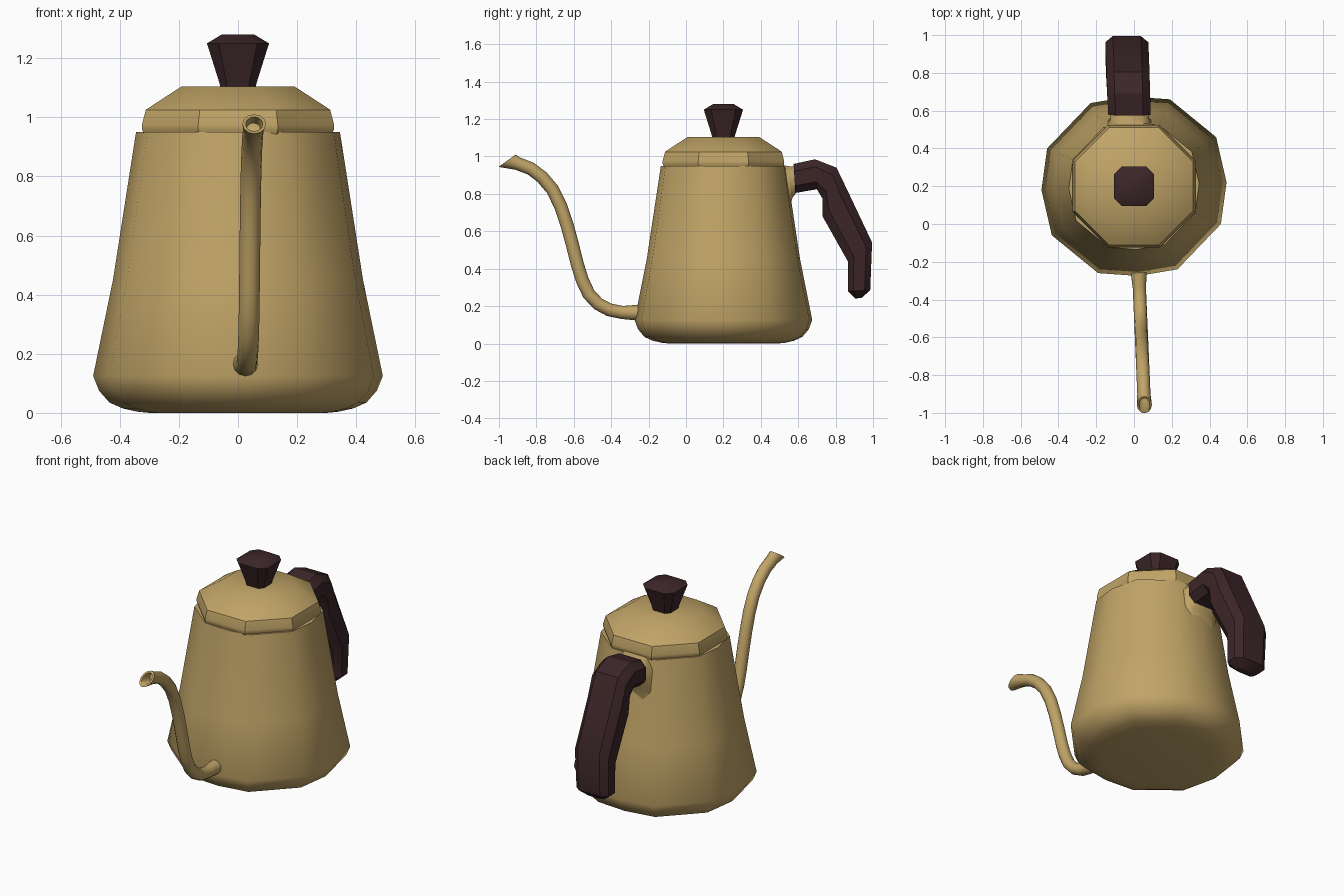
import bpy, bmesh, math
from mathutils import Vector

if "Cube" in bpy.data.objects:
    bpy.data.objects.remove(bpy.data.objects["Cube"])


def material(name, rgb):
    m = bpy.data.materials.new(name)
    m.diffuse_color = (*rgb, 1)
    m.use_nodes = True
    m.node_tree.nodes["Principled BSDF"].inputs["Base Color"].default_value = m.diffuse_color
    return m


GOLD = material("brushed_gold", (0.53, 0.37, 0.135))
DARK = material("dark_wood", (0.045, 0.019, 0.021))
CY = 0.2  # centre of the body along y


def loft(name, rings, mat, angle=40):
    """Skin a list of equal-length rings and cap both ends."""
    bm = bmesh.new()
    vs = [[bm.verts.new(p) for p in r] for r in rings]
    n = len(rings[0])
    for a, b in zip(vs, vs[1:]):
        for i in range(n):
            j = (i + 1) % n
            bm.faces.new((a[i], a[j], b[j], b[i]))
    bm.faces.new(vs[0])
    bm.faces.new(vs[-1])
    bmesh.ops.recalc_face_normals(bm, faces=bm.faces)
    me = bpy.data.meshes.new(name)
    bm.to_mesh(me)
    bm.free()
    me.materials.append(mat)
    ob = bpy.data.objects.new(name, me)
    bpy.context.collection.objects.link(ob)
    bpy.ops.object.select_all(action='DESELECT')
    ob.select_set(True)
    bpy.context.view_layer.objects.active = ob
    bpy.ops.object.shade_smooth_by_angle(angle=math.radians(angle))
    return ob


def stack(outline, profile):
    """Scale a flat outline by each (scale, z) of the profile."""
    return [[Vector((x * s, CY + y * s, z)) for x, y in outline] for s, z in profile]


def ring(c, u, v, shape):
    return [c + u * a + v * b for a, b in shape]


def ngon(n, start=0.0):
    return [(math.cos(start + math.tau * i / n), math.sin(start + math.tau * i / n))
            for i in range(n)]


# Body: faceted outline, point-symmetric about the centre
half = [(.49, .02), (.435, .26), (.19, .46), (-.02, .475), (-.23, .44), (-.46, .20)]
outline = half + [(-x, -y) for x, y in half]
body_profile = [(.30, 0), (.34, .004), (.39, .015), (.435, .035), (.47, .075),
                (.49, .125), (.423, .45), (.345, .95)]
loft("kettle_body", stack(outline, [(r / .49, z) for r, z in body_profile]), GOLD)

# Lid: octagonal, flat side to the front
k = 1 / math.cos(math.pi / 8)
lid_profile = [(.315, .94), (.325, .96), (.325, .975), (.312, 1.025), (.29, 1.04), (.19, 1.105)]
loft("lid", stack(ngon(8, math.pi / 8), [(r * k, z) for r, z in lid_profile]), GOLD)

# Knob: square with cut corners
square = [(1, -.62), (1, .62), (.62, 1), (-.62, 1), (-1, .62), (-1, -.62), (-.62, -1), (.62, -1)]
loft("lid_knob", stack(square, [(.058, 1.095), (.064, 1.12), (.105, 1.25), (.055, 1.28)]), DARK, 30)

# Spout: swan-neck tube with a flared, hollow tip
path = [(-.18, .165), (-.26, .165), (-.34, .166), (-.41, .18), (-.47, .212), (-.52, .265),
        (-.555, .34), (-.58, .42), (-.605, .52), (-.635, .63), (-.67, .735), (-.715, .825),
        (-.77, .89), (-.83, .935), (-.90, .962)]
X = Vector((1, 0, 0))
circle = ngon(12)


def spout_point(y, z):
    return Vector((.025 + .03 * (-.26 - y) / .7, y, z))


rings = []
for i, p in enumerate(path):
    a, b = path[max(i - 1, 0)], path[min(i + 1, len(path) - 1)]
    t = Vector((0, b[0] - a[0], b[1] - a[1])).normalized()
    v = Vector((0, t.z, -t.y))
    r = .042 if i < 2 else .035
    rings.append(ring(spout_point(*p), X * r, v * r, circle))
tip, tip_v = spout_point(-.957, .977), Vector((0, .045, .033))
rings.append(ring(tip, X * .040, tip_v, circle))
rings.append(ring(tip, X * .029, tip_v * .74, circle))
rings.append(ring(spout_point(-.89, .958), X * .024, Vector((0, .008, .023)), circle))
loft("spout", rings, GOLD, 50)

# Handle: cut-corner section swept between outer and inner (y, z) points
octagon = [(1, -.5), (1, .5), (.65, 1), (-.65, 1), (-1, .5), (-1, -.5), (-.65, -1), (.65, -1)]


def slab(stations):
    out = []
    for (oy, oz), (iy, iz), w in stations:
        c = Vector((0, (oy + iy) / 2, (oz + iz) / 2))
        c.x = -.024 - .04 * (c.y - .58)
        out.append(ring(c, X * w, Vector((0, (oy - iy) / 2, (oz - iz) / 2)), octagon))
    return out


loft("handle", slab([
    ((.575, .96), (.585, .805), .112),
    ((.69, .985), (.70, .825), .114),
    ((.805, .94), (.73, .775), .114),
    ((.865, .815), (.73, .68), .114),
    ((.995, .54), (.865, .44), .114),
    ((.985, .285), (.865, .28), .108),
    ((.94, .245), (.905, .24), .06)]), DARK, 30)

# Handle bracket: flares down into the body
loft("handle_bracket", slab([
    ((.45, .955), (.47, .66), .13),
    ((.515, .955), (.555, .70), .118),
    ((.55, .948), (.567, .775), .102),
    ((.60, .945), (.60, .82), .098)]), GOLD, 50)
